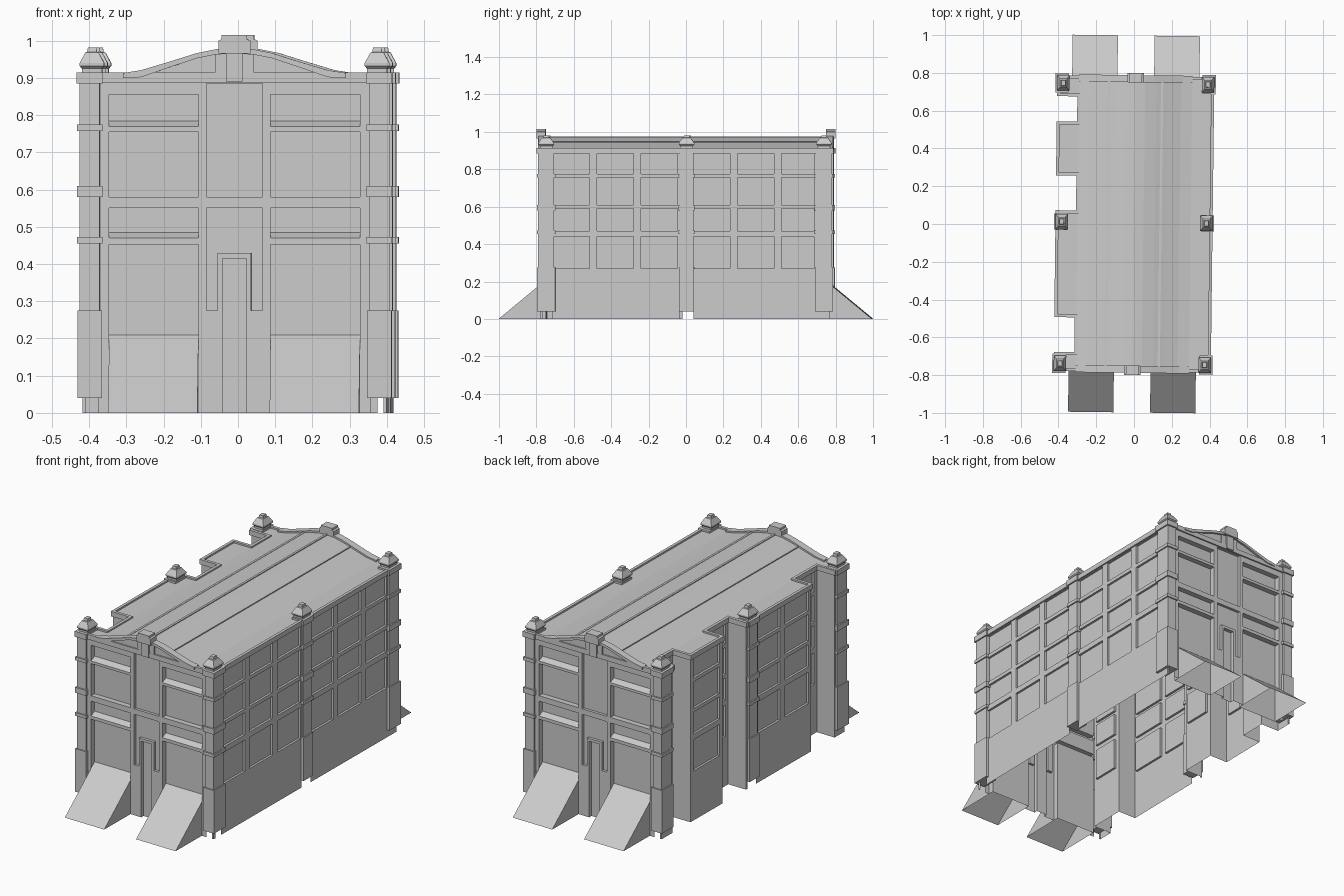
import bpy, bmesh, math
from mathutils import Vector

if "Cube" in bpy.data.objects:
    bpy.data.objects.remove(bpy.data.objects["Cube"])

TURN = math.radians(-0.7)      # the whole building sits slightly turned
HX, HY, INX = 0.408, 0.775, -0.30
ROWS = [(0.27, 0.44), (0.47, 0.59), (0.61, 0.755), (0.775, 0.885)]


def finish(name, bm):
    bmesh.ops.remove_doubles(bm, verts=bm.verts, dist=1e-5)
    bmesh.ops.recalc_face_normals(bm, faces=bm.faces)
    me = bpy.data.meshes.new(name)
    bm.to_mesh(me)
    bm.free()
    ob = bpy.data.objects.new(name, me)
    ob.rotation_euler.z = TURN
    bpy.context.collection.objects.link(ob)
    return ob


def face(bm, pts):
    return bm.faces.new([bm.verts.new(p) for p in pts])


def box(bm, x0, x1, y0, y1, z0, z1):
    loft(bm, [(x0, x1, y0, y1, z0), (x0, x1, y0, y1, z1)])


def loft(bm, rings):
    """Stack of rectangles (x0, x1, y0, y1, z) joined into a closed solid."""
    rs = [[bm.verts.new(p) for p in ((a, c, z), (b, c, z), (b, d, z), (a, d, z))]
          for a, b, c, d, z in rings]
    for lo, hi in zip(rs, rs[1:]):
        for i in range(4):
            j = (i + 1) % 4
            bm.faces.new((lo[i], lo[j], hi[j], hi[i]))
    bm.faces.new(rs[0])
    bm.faces.new(rs[-1])


def prism(bm, pts, a, b, axis, caps=True, closed=True):
    """Sweep a 2D profile along x (points are y,z) or y (points are x,z)."""
    put = (lambda p, t: (t, p[0], p[1])) if axis == 'x' else (lambda p, t: (p[0], t, p[1]))
    n = len(pts)
    for i in range(n if closed else n - 1):
        p, q = pts[i], pts[(i + 1) % n]
        face(bm, [put(p, a), put(q, a), put(q, b), put(p, b)])
    if caps:
        face(bm, [put(p, a) for p in pts])
        face(bm, [put(p, b) for p in pts])


def relief(bm, p0, p1, rects, top=0.905):
    """Wall from p0 to p1 (outside on the right); rects = (u0,u1,z0,z1,depth), depth None = opening."""
    p0, p1 = Vector(p0), Vector(p1)
    L = (p1 - p0).length
    d = (p1 - p0) / L
    n = Vector((d.y, -d.x))
    us = sorted({0, round(L, 4)} | {round(v, 4) for r in rects for v in r[:2]})
    zs = sorted({0, top} | {v for r in rects for v in r[2:4]})

    def depth(i, j):
        u, z, res = (us[i] + us[i + 1]) / 2, (zs[j] + zs[j + 1]) / 2, 0
        for r in rects:
            if r[0] < u < r[1] and r[2] < z < r[3]:
                res = r[4]
        return res

    def P(u, z, dep):
        q = p0 + d * u - n * dep
        return (q.x, q.y, z)

    for i in range(len(us) - 1):
        for j in range(len(zs) - 1):
            k = depth(i, j)
            if k is None:
                continue
            a, b, s, t = us[i], us[i + 1], zs[j], zs[j + 1]
            face(bm, [P(a, s, k), P(b, s, k), P(b, t, k), P(a, t, k)])
            if i < len(us) - 2:
                m = depth(i + 1, j)
                if m is not None and m != k:
                    face(bm, [P(b, s, k), P(b, s, m), P(b, t, m), P(b, t, k)])
            if j < len(zs) - 2:
                m = depth(i, j + 1)
                if m is not None and m != k:
                    face(bm, [P(a, t, k), P(b, t, k), P(b, t, m), P(a, t, m)])


def panels(cols):
    return [(a, b, z0, z1, 0.012) for a, b in cols for z0, z1 in ROWS]


# footprint, counter-clockwise, with the notched left side
LEFT = [(-HX, HY), (-HX, 0.68), (INX, 0.68), (INX, 0.53), (-HX, 0.53), (-HX, 0.26), (INX, 0.26),
        (INX, 0.06), (-HX, 0.06), (-HX, -0.49), (INX, -0.49), (INX, -0.69), (-HX, -0.69)]
FOOT = [(-HX, -HY), (HX, -HY), (HX, HY)] + LEFT

# end facade layout, measured from the centre line
end = []
for s in (-1, 1):
    for z0, z1 in ((0, 0.452), (0.47, 0.55), (0.58, 0.755), (0.77, 0.855)):
        a, b = sorted((s * 0.097, s * 0.337))
        end.append((a, b, z0, z1, 0.03))
    a, b = sorted((s * 0.365, s * 0.40))
    end.append((a, b, 0, 0.04, None))
end += [(-0.075, 0.075, 0.58, 0.885, 0.015), (-0.075, 0.075, 0.275, 0.55, 0.015),
        (-0.045, 0.045, 0, 0.43, 0), (-0.032, 0.032, 0, 0.415, 0.02)]
end = [(a + HX, b + HX, c, d, e) for a, b, c, d, e in end]

# walls
bm = bmesh.new()
side = panels([(y0 + HY, y1 + HY) for y0, y1 in ((-0.71, -0.51), (-0.47, -0.275), (-0.235, -0.04),
                                                 (0.045, 0.24), (0.28, 0.475), (0.515, 0.69))])
side += [(HY + a, HY + b, 0, 0.04, None) for a, b in ((-0.76, -0.71), (-0.03, 0.045))]
for k, p in enumerate(FOOT):
    q = FOOT[(k + 1) % len(FOOT)]
    L = (Vector(q) - Vector(p)).length
    if k in (0, 2):
        relief(bm, p, q, end)
    elif k == 1:
        relief(bm, p, q, side)
    elif L > 0.5:      # long left bay with the middle pier
        relief(bm, p, q, panels([(0.1, 0.29), (0.33, 0.53)]) + [(0.015, 0.085, 0, 0.04, None)])
    elif p[0] == q[0] and L > 0.1:
        relief(bm, p, q, panels([(0.025, L - 0.025)]))
    else:
        relief(bm, p, q, [])
finish("walls", bm)

# eaves rim following the footprint
bm = bmesh.new()
for k, p in enumerate(FOOT):
    q = FOOT[(k + 1) % len(FOOT)]
    x0, x1 = sorted((p[0], q[0]))
    y0, y1 = sorted((p[1], q[1]))
    box(bm, x0 - 0.008, x1 + 0.008, y0 - 0.008, y1 + 0.008, 0.887, 0.914)
finish("eaves_rim", bm)

# vaulted roof and the flat strips over the left bays
half = [(0.30, 0.905), (0.24, 0.915), (0.17, 0.935), (0.11, 0.954), (0.05, 0.968), (0, 0.972)]
arch = [(-x, z) for x, z in half] + half[-2::-1]
bm = bmesh.new()
prism(bm, arch + [(HX, 0.905)], -HY, HY, 'y', caps=False, closed=False)
for y0, y1 in ((-HY, -0.69), (-0.49, 0.06), (0.26, 0.53), (0.68, HY)):
    face(bm, [(-HX, y0, 0.905), (INX, y0, 0.905), (INX, y1, 0.905), (-HX, y1, 0.905)])
finish("roof", bm)
bm = bmesh.new()
for x, z in ((-0.14, 0.944), (0, 0.972), (0.14, 0.944)):
    box(bm, x - 0.006, x + 0.006, -HY + 0.02, HY - 0.02, z - 0.006, z + 0.004)
finish("roof_seams", bm)

# piers with bands, and their finials
piers, finials = bmesh.new(), bmesh.new()
for s in (-1, 1):
    for y0, y1 in ((-0.785, -0.70), (-0.027, 0.043), (0.70, 0.785)):
        x0, x1 = sorted((s * 0.362, s * 0.416))
        box(piers, x0, x1, y0, y1, 0.04, 0.90)
        for z0, z1, e in ((0.04, 0.275, 0.006), (0.455, 0.472, 0.007), (0.58, 0.61, 0.007),
                          (0.757, 0.775, 0.007), (0.885, 0.915, 0.008)):
            box(piers, x0 - e, x1 + e, y0 - e, y1 + e, z0, z1)
        cx, cy = s * 0.383, (y0 + y1) / 2
        loft(finials, [(cx - r, cx + r, cy - r * 1.25, cy + r * 1.25, z) for r, z in
                       ((0.027, 0.914), (0.027, 0.925), (0.033, 0.932), (0.033, 0.940),
                        (0.018, 0.968), (0.013, 0.970), (0.011, 0.982))])
finish("piers", piers)
finish("pier_finials", finials)

# both ends: pediment, keystone, sills, cross band and ramps
outer = [(0.30, 0.913), (0.25, 0.921), (0.17, 0.945), (0.10, 0.967), (0.05, 0.977), (0, 0.979)]
inner = [(0.30, 0.900), (0.25, 0.902), (0.17, 0.930), (0.10, 0.953), (0.05, 0.963), (0, 0.965)]
mir = lambda h: [(-x, z) for x, z in h] + h[-2::-1]
ped, rim, key, sill, ramp = [bmesh.new() for _ in range(5)]
for s in (-1, 1):
    Y = lambda v: s * v
    prism(ped, mir(outer), Y(0.755), Y(0.776), 'y')
    prism(rim, mir(outer) + mir(inner)[::-1], Y(0.75), Y(0.788), 'y')
    for x0, x1, y0, y1, z0, z1 in ((-0.052, 0.052, 0.76, 0.782, 0.89, 0.965),
                                   (-0.022, 0.022, 0.76, 0.79, 0.89, 0.97)):
        box(key, x0, x1, *sorted((Y(y0), Y(y1))), z0, z1)
    curl = [(-0.043, 0.965), (0.043, 0.965), (0.043, 1.0), (0.034, 1.004), (0.034, 1.015),
            (-0.034, 1.015), (-0.034, 1.004), (-0.043, 1.0)]
    prism(key, curl, Y(0.75), Y(0.80), 'y')
    for m in (-1, 1):
        a, b = m * 0.097, m * 0.337
        for z in (0.47, 0.77):
            prism(sill, [(Y(0.744), z), (Y(0.776), z), (Y(0.744), z + 0.015)], a, b, 'x')
        prism(ramp, [(Y(0.745), 0), (Y(0.745), 0.209), (Y(0.998), 0)], a, b, 'x', closed=False)
for name, b in (("pediments", ped), ("pediment_rims", rim), ("keystones", key),
                ("panel_sills", sill), ("entry_ramps", ramp)):
    finish(name, b)
